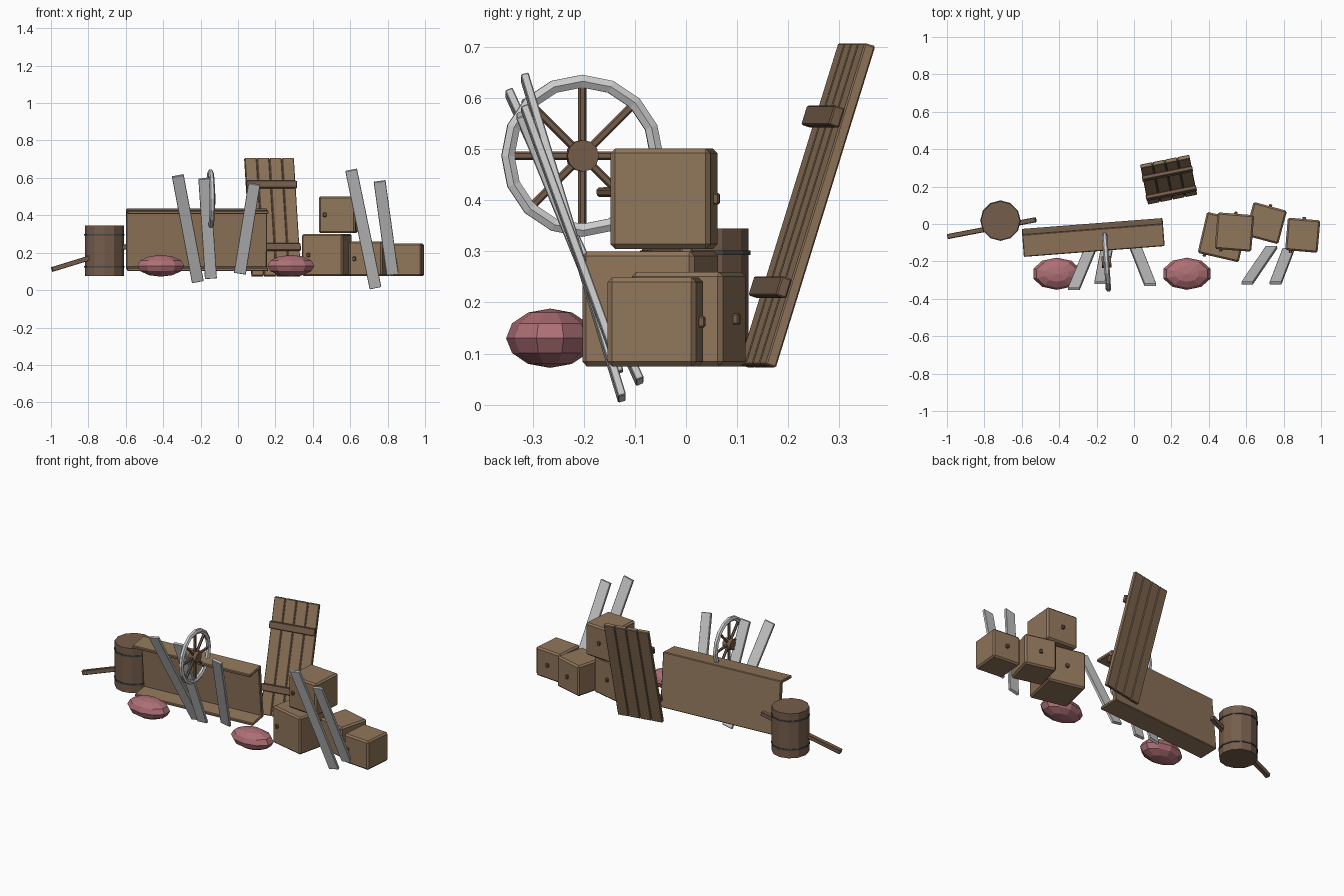
import bpy, bmesh, math
from mathutils import Matrix, Vector

if "Cube" in bpy.data.objects:
    bpy.data.objects.remove(bpy.data.objects["Cube"])

def material(name, rgb):
    m = bpy.data.materials.new(name)
    m.diffuse_color = (*rgb, 1)
    m.use_nodes = True
    m.node_tree.nodes["Principled BSDF"].inputs["Base Color"].default_value = m.diffuse_color
    return m

WOOD = material("light_wood", (0.28, 0.18, 0.105))
DARK = material("dark_wood", (0.18, 0.11, 0.07))
IRON = material("dark_iron", (0.06, 0.065, 0.07))
CLOTH = material("red_cloth", (0.42, 0.16, 0.18))
R = math.radians

def frame(loc, rx=0, ry=0, rz=0):
    return (Matrix.Translation(loc) @ Matrix.Rotation(R(rz), 4, 'Z')
            @ Matrix.Rotation(R(ry), 4, 'Y') @ Matrix.Rotation(R(rx), 4, 'X'))

def finish(name, bm, mat, mtx):
    me = bpy.data.meshes.new(name)
    bm.to_mesh(me)
    bm.free()
    ob = bpy.data.objects.new(name, me)
    bpy.context.collection.objects.link(ob)
    ob.matrix_world = mtx
    if mat:
        me.materials.append(mat)
    return ob

def box(name, size, mat, mtx, bevel=0.0):
    bm = bmesh.new()
    bmesh.ops.create_cube(bm, size=1)
    bmesh.ops.scale(bm, vec=size, verts=bm.verts)
    if bevel:
        bmesh.ops.bevel(bm, geom=bm.edges[:], offset=bevel, segments=1, affect='EDGES')
    return finish(name, bm, mat, mtx)

def cylinder(name, r, depth, sides, mat, mtx):
    bm = bmesh.new()
    bmesh.ops.create_cone(bm, cap_ends=True, segments=sides, radius1=r, radius2=r, depth=depth)
    return finish(name, bm, mat, mtx)

def ring(name, major, minor, n, k, mat, mtx):
    bm = bmesh.new()
    rows = []
    for i in range(n):
        a = 2 * math.pi * i / n
        row = []
        for j in range(k):
            b = 2 * math.pi * (j + 0.5) / k
            rad = major + minor * math.cos(b)
            row.append(bm.verts.new((rad * math.cos(a), rad * math.sin(a), minor * math.sin(b))))
        rows.append(row)
    for i in range(n):
        p, q = rows[i], rows[(i + 1) % n]
        for j in range(k):
            bm.faces.new((p[j], q[j], q[(j + 1) % k], p[(j + 1) % k]))
    return finish(name, bm, mat, mtx)

def beam(name, p0, p1, width, thick, mat):
    p0, p1 = Vector(p0), Vector(p1)
    d = (p1 - p0).normalized()
    w = Vector((0, 1, 0)).cross(d).normalized()
    n = d.cross(w)
    m = Matrix((w, n, d)).transposed().to_4x4()
    m.translation = (p0 + p1) / 2
    return box(name, (width, thick, (p1 - p0).length), mat, m, 0.002)

# barrel with two hoops and a stick through it
cylinder("barrel", 0.104, 0.27, 12, DARK, frame((-0.714, 0.018, 0.21)))
for z in (0.125, 0.297):
    ring("barrel_hoop", 0.104, 0.006, 12, 4, IRON, frame((-0.714, 0.018, z)))
beam("barrel_stick", (-0.995, -0.067, 0.11), (-0.525, 0.023, 0.255), 0.026, 0.026, DARK)

# overturned table: back panel with top and bottom ledges, leaning forward
table = frame((-0.224, 0.003, 0.112), rx=5.5, rz=4.4)
for name, size, pos, mat in (
        ("table_panel", (0.755, 0.025, 0.325), (0, -0.0125, 0.1625), WOOD),
        ("table_top_ledge", (0.755, 0.12, 0.018), (0, -0.06, 0.316), WOOD),
        ("table_bottom_ledge", (0.755, 0.12, 0.018), (0, -0.06, 0.009), WOOD)):
    box(name, size, mat, table @ Matrix.Translation(pos), 0.004)

# leaning door: four boards and two battens
door = frame((0.185, 0.237, 0.39), rx=-17.5, rz=11.3)
for i in range(4):
    box("door_board", (0.064, 0.022, 0.66), WOOD,
        door @ Matrix.Translation(((i - 1.5) * 0.068, 0, 0)), 0.003)
box("door_backing", (0.26, 0.012, 0.65), DARK, door)
for z in (-0.175, 0.175):
    box("door_batten", (0.275, 0.022, 0.04), DARK, door @ Matrix.Translation((0, -0.022, z)), 0.003)

# crates with small pegs: x, y, base z, side, yaw
for x, y, z, s, yaw in ((0.475, -0.07, 0.075, 0.225, -13), (0.537, -0.043, 0.305, 0.196, -4.5),
                        (0.705, 0.005, 0.075, 0.185, -15), (0.902, -0.06, 0.075, 0.174, -5)):
    m = frame((x, y, z + s / 2), rz=yaw)
    box("crate", (s, s, s), WOOD, m, 0.009)
    for px, py in ((-0.33 * s, -s / 2), (0, s / 2)):
        box("crate_peg", (0.018, 0.022, 0.022), DARK, m @ Matrix.Translation((px, py, 0)), 0.003)

# spoked wheel, axis along x
wheel = frame((-0.147, -0.203, 0.487), rz=4) @ Matrix.Rotation(R(90), 4, 'Y')
ring("wheel_rim", 0.146, 0.0145, 16, 6, None, wheel)
cylinder("wheel_hub", 0.031, 0.05, 12, DARK, wheel)
for i in range(4):
    cylinder("wheel_spoke", 0.008, 0.28, 6, DARK,
             wheel @ Matrix.Rotation(R(45 * i), 4, 'Z') @ Matrix.Rotation(R(90), 4, 'Y'))

# grey leaning planks: bottom point, top point
for a, b in (((-0.215, -0.09, 0.045), (-0.322, -0.347, 0.612)),
             ((-0.145, -0.13, 0.063), (-0.18, -0.315, 0.597)),
             ((0.01, -0.13, 0.09), (0.087, -0.325, 0.568)),
             ((0.735, -0.125, 0.012), (0.605, -0.316, 0.642)),
             ((0.826, -0.135, 0.085), (0.757, -0.316, 0.582))):
    beam("leaning_plank", a, b, 0.064, 0.016, None)

# sandbags
for x in (-0.413, 0.283):
    bm = bmesh.new()
    bmesh.ops.create_uvsphere(bm, u_segments=10, v_segments=6, radius=1)
    bmesh.ops.scale(bm, vec=(0.132, 0.086, 0.058), verts=bm.verts)
    finish("sandbag", bm, CLOTH, frame((x, -0.266, 0.13)))
